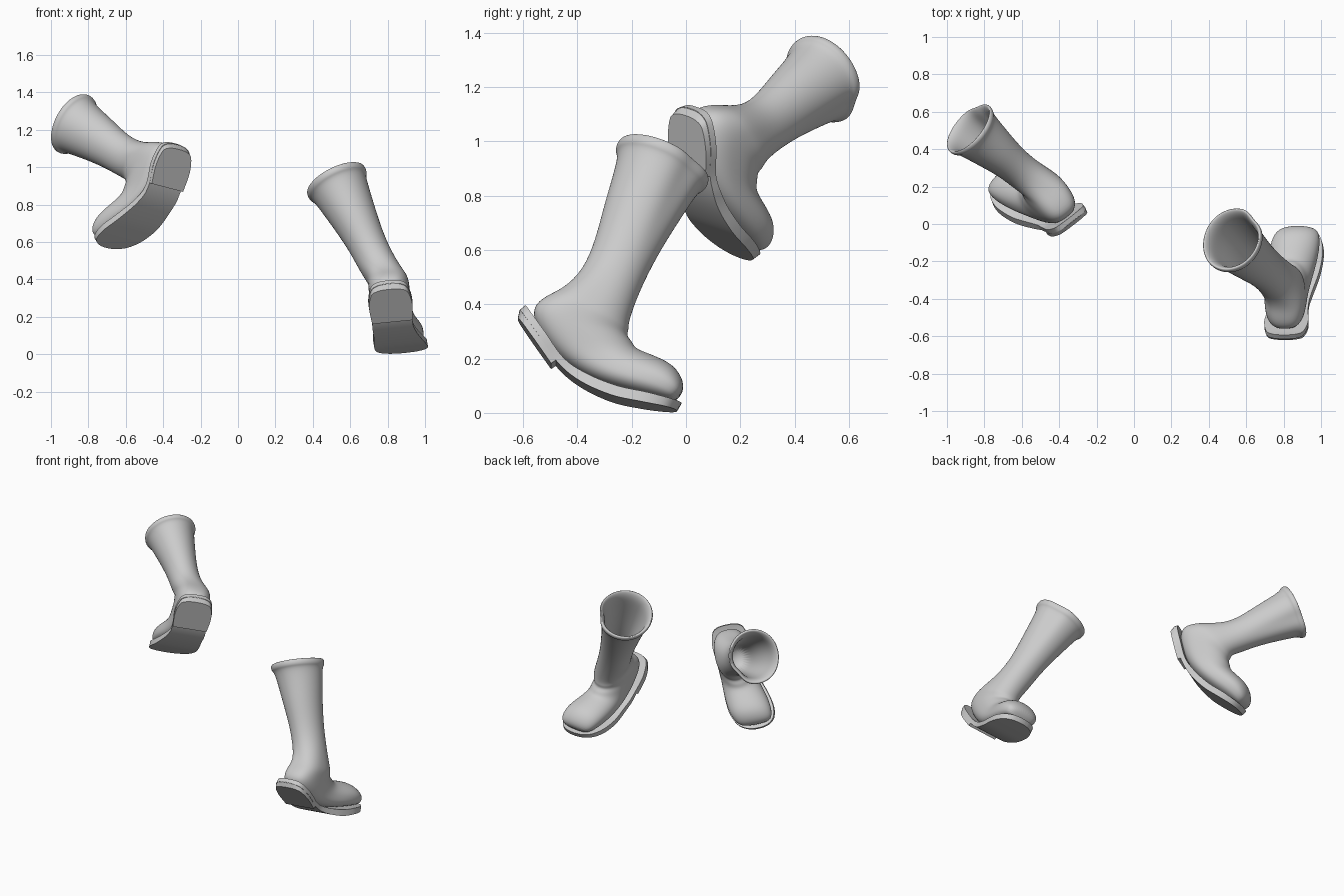
import bpy, bmesh, math
from mathutils import Vector as V

if "Cube" in bpy.data.objects:
    bpy.data.objects.remove(bpy.data.objects["Cube"])

# Shaft sections: height fraction, back offset, front offset, half width
SHAFT = [(1.01, -.165, .168, .158), (1.015, -.178, .182, .170), (.985, -.184, .188, .174),
         (.955, -.178, .180, .168), (.94, -.163, .168, .156), (.82, -.147, .156, .142),
         (.62, -.128, .139, .120), (.42, -.102, .128, .102), (.22, -.095, .128, .100)]
INNER = [(.12, -.07, .09, .075), (.4, -.08, .105, .082), (.65, -.11, .12, .102),
         (.85, -.130, .138, .126), (.96, -.143, .148, .138)]
# Foot sections: top (p, q), bottom (p, q), half width
FOOT = [(.222, .322, -.022, .20, .105), (.243, .313, -.036, .14, .110), (.255, .292, -.035, .06, .110),
        (.285, .298, .06, .032, .110), (.31, .291, .19, .040, .108), (.345, .312, .30, .082, .118),
        (.395, .345, .395, .145, .130), (.450, .372, .475, .212, .132), (.515, .368, .535, .265, .115),
        (.552, .340, .562, .290, .075)]
SOLE = [(-.050, .050, -.047, .022, .02), (-.042, .050, -.040, .022, .065), (-.01, .048, -.01, .022, .100),
        (.08, .048, .08, .022, .118), (.20, .050, .20, .022, .108), (.30, .088, .305, .050, .115),
        (.40, .150, .415, .112, .135), (.48, .222, .50, .188, .139), (.54, .275, .556, .244, .115),
        (.570, .303, .584, .272, .070), (.580, .312, .594, .282, .02)]
HEEL = [(-.048, .024, -.026, 0, .02), (-.040, .024, -.020, 0, .062), (-.008, .024, .004, 0, .098),
        (.08, .024, .085, 0, .116), (.188, .024, .188, 0, .108)]
SEG = 28


def lerp_rows(rows, n=5):
    """Smoothly resample a table of sections (Catmull-Rom)."""
    out = []
    for i in range(len(rows) - 1):
        a, b, c, d = (rows[max(0, min(len(rows) - 1, i + k))] for k in (-1, 0, 1, 2))
        for s in range(n):
            t = s / n
            out.append([.5 * (2 * q + (r - p) * t + (2 * p - 5 * q + 4 * r - s2) * t * t
                              + (3 * q - p - 3 * r + s2) * t ** 3)
                        for p, q, r, s2 in zip(a, b, c, d)])
    return out + [list(rows[-1])]


def loft(name, rings, subsurf=0):
    bm = bmesh.new()
    vs = [[bm.verts.new(p) for p in r] for r in rings]
    n = len(rings[0])
    for a, b in zip(vs, vs[1:]):
        for i in range(n):
            j = (i + 1) % n
            bm.faces.new((a[i], a[j], b[j], b[i]))
    bm.faces.new(vs[0][::-1])
    bm.faces.new(vs[-1])
    bmesh.ops.recalc_face_normals(bm, faces=bm.faces)
    me = bpy.data.meshes.new(name)
    bm.to_mesh(me)
    bm.free()
    ob = bpy.data.objects.new(name, me)
    bpy.context.collection.objects.link(ob)
    if subsurf:
        for f in me.polygons:
            f.use_smooth = True
        ob.modifiers.new("smooth", 'SUBSURF').levels = subsurf
        ob.modifiers["smooth"].render_levels = subsurf
    else:
        bpy.ops.object.select_all(action='DESELECT')
        ob.select_set(True)
        bpy.context.view_layer.objects.active = ob
        bpy.ops.object.shade_smooth_by_angle(angle=math.radians(35))
    return ob


def boot(side, heel, lat, fwd, mouth, shaft_lat, splay, size, dent):
    # Foot frame: lat, fwd, up; shaft frame: sl, sf, axis
    L = V(lat).normalized()
    P = V(fwd)
    P = (P - L * P.dot(L)).normalized()
    Q = L.cross(P)
    H = V(heel)

    def foot(p, q, u=0):
        return H + P * p + Q * q + L * (u + splay * max(0, p - .25))

    ankle = foot(.116, .226)
    axis = V(mouth) - ankle
    S = axis.normalized()
    sl = V(shaft_lat)
    sl = (sl - S * sl.dot(S)).normalized()
    sf = S.cross(sl)

    def oval(top, bottom, side_dir, w, dip=0, boxy=1.0):
        c, r = (top + bottom) / 2, (top - bottom) / 2
        ring = []
        for i in range(SEG):
            a = 2 * math.pi * i / SEG
            cs, sn = math.cos(a), math.sin(a)
            e = boxy if sn < 0 else .95
            k = 1 - dip * math.exp(-((a - dent) / .38) ** 2)
            ring.append(c + side_dir * (w * k * math.copysign(abs(cs) ** e, cs))
                        + r * (k * math.copysign(abs(sn) ** e, sn)))
        return ring

    def shaft_ring(h, back, front, w):
        base = ankle + axis * h
        if sf.dot(P) < 0:
            back, front = -back, -front
        return oval(base + sf * front * size, base + sf * back * size, sl, w * size,
                    .2 * max(0, h - .35))

    # Upper: lining, rolled rim, shaft and foot in one skin
    rings = [shaft_ring(*r) for r in INNER + SHAFT]
    rings += [oval(foot(a, b), foot(c, d), L, w, 0, .75) for a, b, c, d, w in FOOT]
    loft(side + "_boot_upper", rings, 2)

    # Sole and heel block
    for part, rows in (("sole", SOLE), ("heel", HEEL)):
        loft(f"{side}_boot_{part}",
             [[foot(a, b, -w), foot(a, b, w), foot(c, d, w), foot(c, d, -w)]
              for a, b, c, d, w in lerp_rows(rows)])


boot("right", (.81, -.605, .325), (1, 0, .1), (.18, .57, -.80),
     (.525, -.085, .925), (.87, .1, .45), .15, 1.0, .75)
boot("left", (-.325, .0, 1.07), (.77, .6, -.2), (-.26, .05, -.965),
     (-.88, .51, 1.235), (.74, .66, 0), -.2, .95, .75)
